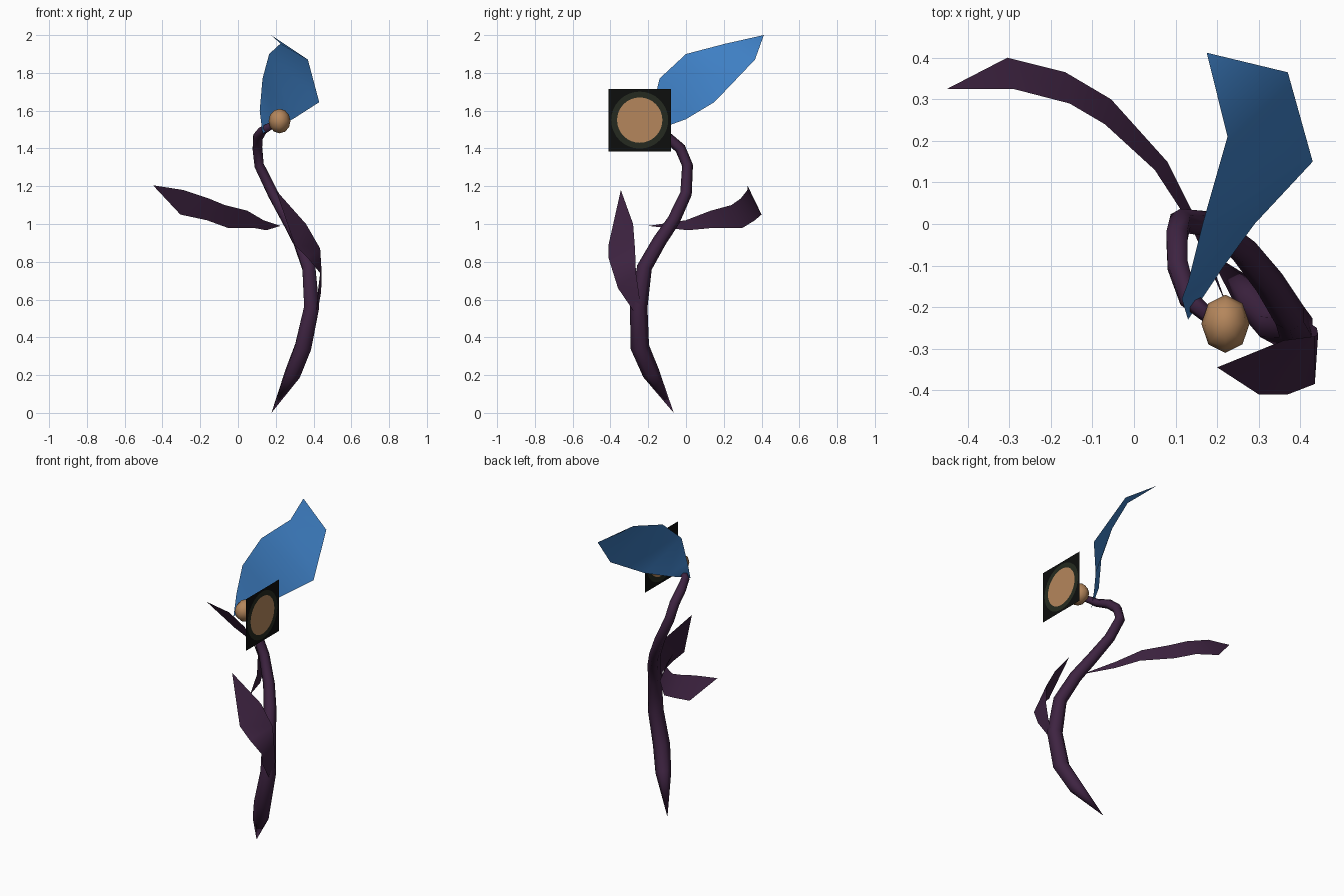
import bpy, bmesh, math
from mathutils import Vector

cube = bpy.data.objects.get("Cube")
if cube:
    bpy.data.objects.remove(cube, do_unlink=True)


def material(name, rgb):
    m = bpy.data.materials.new(name)
    m.use_nodes = True
    m.diffuse_color = (*rgb, 1)
    bsdf = m.node_tree.nodes["Principled BSDF"]
    bsdf.inputs["Base Color"].default_value = (*rgb, 1)
    bsdf.inputs["Roughness"].default_value = 0.8
    return m


purple = material("dark purple", (0.048, 0.017, 0.053))
blue = material("petal blue", (0.051, 0.223, 0.578))
tan = material("tan", (0.46, 0.24, 0.107))
olive = material("dark olive", (0.018, 0.023, 0.014))
black = material("near black", (0.004, 0.0045, 0.004))


def add_object(name, bm, *mats, smooth=True):
    mesh = bpy.data.meshes.new(name)
    bm.to_mesh(mesh)
    bm.free()
    obj = bpy.data.objects.new(name, mesh)
    bpy.context.collection.objects.link(obj)
    for m in mats:
        mesh.materials.append(m)
    for p in mesh.polygons:
        p.use_smooth = smooth
    return obj


def blade(name, base, edge_a, edge_b, tip, mat):
    """Thin leaf spanned between two edge paths, pointed at both ends."""
    bm = bmesh.new()
    first, last = bm.verts.new(base), bm.verts.new(tip)
    a = [bm.verts.new(p) for p in edge_a]
    b = [bm.verts.new(p) for p in edge_b]
    bm.faces.new((first, a[0], b[0]))
    for i in range(len(a) - 1):
        bm.faces.new((a[i], a[i + 1], b[i + 1], b[i]))
    bm.faces.new((a[-1], last, b[-1]))
    bmesh.ops.triangulate(bm, faces=bm.faces)
    return add_object(name, bm, mat)


# Stem: six-sided tube, tapered to a point at the ground
path = [(.177, -.065, 0, 0), (.29, -.185, .21, .046), (.345, -.245, .35, .05),
        (.39, -.25, .56, .046), (.375, -.22, .77, .04), (.325, -.14, .91, .037),
        (.265, -.065, 1.02, .034), (.185, 0, 1.16, .031), (.112, .008, 1.31, .029),
        (.103, -.03, 1.40, .029), (.105, -.1, 1.46, .028), (.13, -.18, 1.495, .024),
        (.19, -.23, 1.53, .018)]
bm = bmesh.new()
rings = []
for i, (x, y, z, r) in enumerate(path):
    here = Vector((x, y, z))
    before = Vector(path[max(i - 1, 0)][:3])
    after = Vector(path[min(i + 1, len(path) - 1)][:3])
    along = (after - before).normalized()
    side = along.cross(Vector((1, 0, 0))).normalized()
    other = along.cross(side)
    if r == 0:
        rings.append([bm.verts.new(here)] * 6)
        continue
    rings.append([bm.verts.new(here + r * (side * math.cos(t) + other * math.sin(t)))
                  for t in (k * math.tau / 6 for k in range(6))])
for low, high in zip(rings, rings[1:]):
    for k in range(6):
        n = (k + 1) % 6
        quad = dict.fromkeys((low[k], low[n], high[n], high[k]))
        bm.faces.new(tuple(quad))
bm.faces.new(rings[-1])
bmesh.ops.recalc_face_normals(bm, faces=bm.faces)
add_object("stem", bm, purple)

# Upright leaf at the front
blade("front_leaf", (.41, -.23, .47),
      [(.44, -.25, .64), (.443, -.265, .74), (.435, -.27, .87), (.36, -.28, 1.0)],
      [(.425, -.36, .66), (.435, -.385, .74), (.37, -.41, .82), (.3, -.41, .89)],
      (.2, -.345, 1.18), purple)

# Long leaf reaching sideways and back
blade("side_leaf", (.225, -.2, .99),
      [(.135, 0, 1.02), (.05, .13, 1.07), (-.07, .24, 1.10), (-.155, .29, 1.135),
       (-.29, .325, 1.18)],
      [(.15, .01, .967), (.08, .15, .98), (-.055, .3, .98), (-.165, .365, 1.02),
       (-.305, .4, 1.05)],
      (-.45, .325, 1.205), purple)

# Hooded petal above the flower head
blade("petal", (.13, -.23, 1.48),
      [(.21, -.11, 1.515), (.29, 0, 1.555), (.43, .15, 1.645), (.37, .365, 1.87)],
      [(.115, -.18, 1.6), (.13, -.14, 1.77), (.165, 0, 1.9), (.225, .21, 1.955)],
      (.175, .412, 2.0), blue)

# Flower centre
bm = bmesh.new()
bmesh.ops.create_uvsphere(bm, u_segments=8, v_segments=6, radius=1)
for v in bm.verts:
    v.co = Vector((.22 + v.co.x * .058, -.24 + v.co.y * .07, 1.545 + v.co.z * .065))
add_object("flower_centre", bm, tan)

# Square plate with a disc and a ring around it
bm = bmesh.new()
SIDES, HALF = 32, .165
loops = [[], [], []]
for k in range(SIDES):
    t = k * math.tau / SIDES
    c, s = math.cos(t), math.sin(t)
    for loop, r in zip(loops, (.12, .151, HALF / max(abs(c), abs(s)))):
        loop.append(bm.verts.new((.345, -.245 + r * c, 1.55 + r * s)))
bm.faces.new(loops[0])
for index in (1, 2):
    for k in range(SIDES):
        n = (k + 1) % SIDES
        inner, outer = loops[index - 1], loops[index]
        face = bm.faces.new((inner[k], outer[k], outer[n], inner[n]))
        face.material_index = index
add_object("disc_plate", bm, tan, olive, black, smooth=False)
